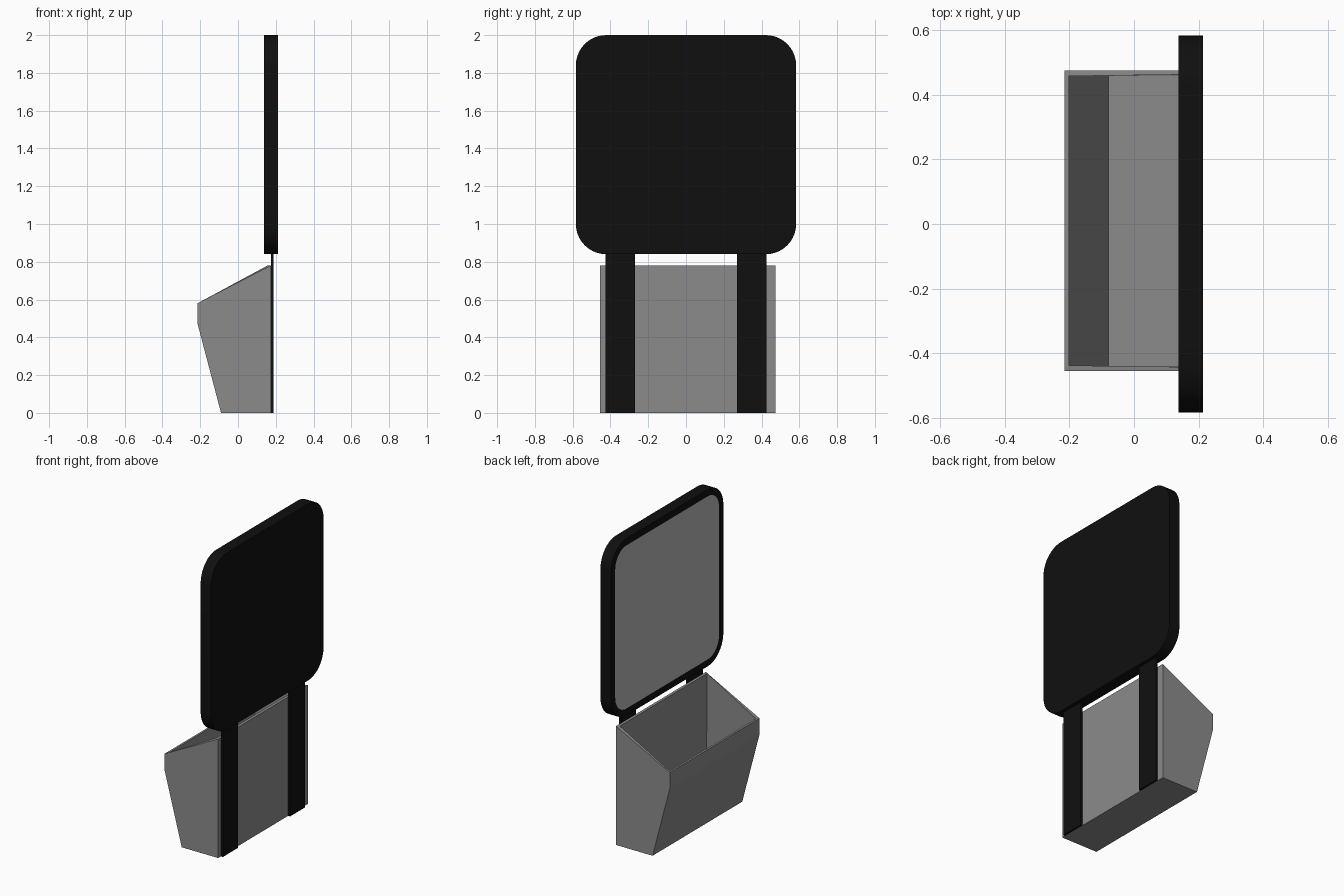
import bpy, bmesh, math

if "Cube" in bpy.data.objects:
    bpy.data.objects.remove(bpy.data.objects["Cube"])


def material(name, value):
    m = bpy.data.materials.new(name)
    m.use_nodes = True
    m.diffuse_color = (value, value, value, 1)
    m.node_tree.nodes["Principled BSDF"].inputs["Base Color"].default_value = (value, value, value, 1)
    return m


black = material("black", 0.005)
mid_grey = material("mid grey", 0.26)
light_grey = material("light grey", 0.46)


def finish(name, bm, *mats):
    bmesh.ops.recalc_face_normals(bm, faces=bm.faces)
    mesh = bpy.data.meshes.new(name)
    bm.to_mesh(mesh)
    bm.free()
    obj = bpy.data.objects.new(name, mesh)
    bpy.context.collection.objects.link(obj)
    for m in mats:
        mesh.materials.append(m)
    return obj


def extrude(bm, points, vector):
    """Make a prism; return its starting face."""
    face = bm.faces.new([bm.verts.new(p) for p in points])
    result = bmesh.ops.extrude_face_region(bm, geom=[face], use_keep_orig=True)
    verts = [g for g in result["geom"] if isinstance(g, bmesh.types.BMVert)]
    bmesh.ops.translate(bm, verts=verts, vec=vector)
    return face


# Backboard: rounded square slab with a lighter inset face on the -x side
half, radius, steps = 0.583, 0.16, 10
outline = []
for corner in range(4):
    mid = math.radians(45 + 90 * corner)
    cy = math.copysign(half - radius, math.cos(mid))
    cz = math.copysign(0.58 - radius, math.sin(mid))
    for i in range(steps + 1):
        a = math.radians(90 * (corner + i / steps))
        outline.append((0.137, cy + radius * math.cos(a), 1.42 + cz + radius * math.sin(a)))
bm = bmesh.new()
face = extrude(bm, outline, (0.076, 0, 0))
bmesh.ops.recalc_face_normals(bm, faces=bm.faces)
bmesh.ops.inset_region(bm, faces=[face], thickness=0.045)
face.material_index = 1
board = finish("backboard", bm, black, light_grey)
bpy.context.view_layer.objects.active = board
board.select_set(True)
bpy.ops.object.shade_smooth_by_angle(angle=math.radians(30))

# Bin: open-topped hopper with a sloping front and thin walls
profile = [(-0.09, 0), (-0.215, 0.475), (-0.215, 0.58), (0.175, 0.78), (0.175, 0)]
bm = bmesh.new()
extrude(bm, [(x, -0.455, z) for x, z in profile], (0, 0.93, 0))
bmesh.ops.recalc_face_normals(bm, faces=bm.faces)
top = [f for f in bm.faces if f.normal.z > 0.5]
bmesh.ops.delete(bm, geom=top, context="FACES_ONLY")
bin_obj = finish("bin", bm, mid_grey)
wall = bin_obj.modifiers.new("wall", "SOLIDIFY")
wall.thickness = 0.015
wall.offset = -1
wall.use_even_offset = True

# Support straps behind the bin
for side, name in ((1, "left_strap"), (-1, "right_strap")):
    bm = bmesh.new()
    y0, y1 = side * 0.27, side * 0.427
    extrude(bm, [(0.174, y0, 0), (0.174, y1, 0), (0.174, y1, 0.86), (0.174, y0, 0.86)], (0.015, 0, 0))
    finish(name, bm, black)
